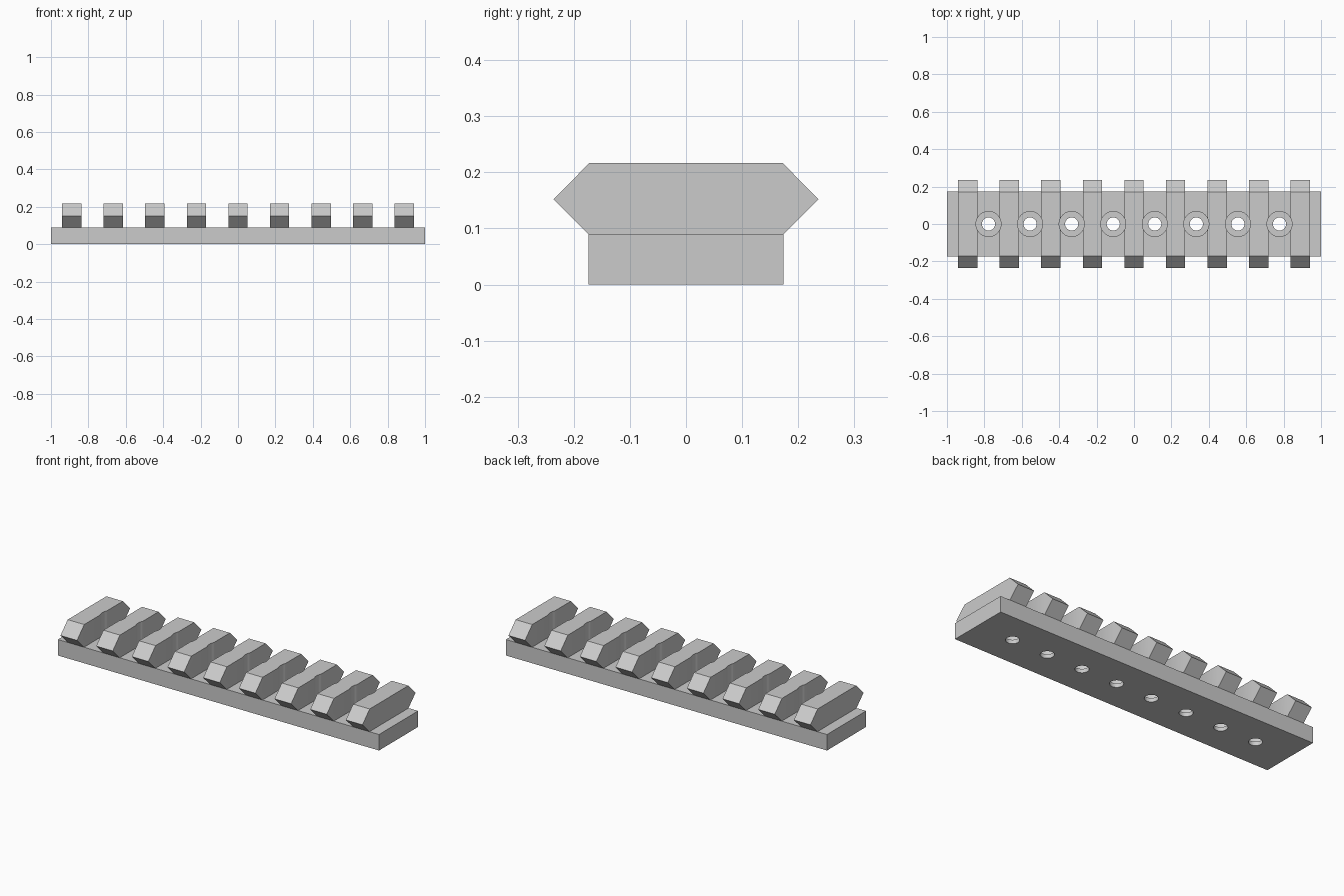
import bpy
import bmesh
from math import cos, sin, tau, radians

cube = bpy.data.objects.get("Cube")
if cube:
    bpy.data.objects.remove(cube, do_unlink=True)

PITCH = 0.2222
TOOTH = 0.103
FLOOR = 0.09          # top of the base, bottom of the teeth
LEDGE = 0.022         # floor of the screw head recess
SIDES = 48

grey = bpy.data.materials.new("plain_grey")
grey.use_nodes = True
colour = (0.6, 0.6, 0.6, 1)
grey.diffuse_color = colour
grey.node_tree.nodes["Principled BSDF"].inputs["Base Color"].default_value = colour


def make_object(name, bm):
    bmesh.ops.recalc_face_normals(bm, faces=bm.faces)
    mesh = bpy.data.meshes.new(name)
    bm.to_mesh(mesh)
    bm.free()
    obj = bpy.data.objects.new(name, mesh)
    mesh.materials.append(grey)
    bpy.context.collection.objects.link(obj)
    return obj


def extrude_profile(bm, profile, x, length):
    """Extrude a closed (y, z) profile along x, centred on x."""
    face = bm.faces.new([bm.verts.new((x - length / 2, y, z)) for y, z in profile])
    new = bmesh.ops.extrude_face_region(bm, geom=[face])["geom"]
    verts = [v for v in new if isinstance(v, bmesh.types.BMVert)]
    bmesh.ops.translate(bm, verts=verts, vec=(length, 0, 0))


def stepped_cylinder(bm, x, steps):
    """Stack rings of (radius, z) into a closed turned solid."""
    rings = [[bm.verts.new((x + r * cos(tau * i / SIDES), r * sin(tau * i / SIDES), z))
              for i in range(SIDES)] for r, z in steps]
    for low, high in zip(rings, rings[1:]):
        for i in range(SIDES):
            j = (i + 1) % SIDES
            bm.faces.new((low[i], low[j], high[j], high[i]))
    bm.faces.new(rings[0])
    bm.faces.new(rings[-1])


# Base bar
bm = bmesh.new()
extrude_profile(bm, [(-0.174, 0), (0.174, 0), (0.174, FLOOR), (-0.174, FLOOR)], 0, 2)
base = make_object("rail_base", bm)

# Nine bevelled cross teeth
half = [(0.174, FLOOR), (0.236, 0.152), (0.172, 0.217)]
tooth_profile = half + [(-y, z) for y, z in reversed(half)]
bm = bmesh.new()
for i in range(9):
    extrude_profile(bm, tooth_profile, (i - 4) * PITCH, TOOTH)
teeth = make_object("rail_teeth", bm)

# Screw holes with head recesses, which also nick the teeth
bm = bmesh.new()
for i in range(8):
    stepped_cylinder(bm, (i - 3.5) * PITCH,
                     [(0.035, -0.1), (0.035, LEDGE), (0.067, LEDGE), (0.067, 0.4)])
cutter = make_object("screw_hole_cutter", bm)
cutter.hide_render = True

for obj in (base, teeth):
    mod = obj.modifiers.new("screw_holes", "BOOLEAN")
    mod.operation = "DIFFERENCE"
    mod.solver = "EXACT"
    mod.object = cutter
    bpy.ops.object.select_all(action="DESELECT")
    obj.select_set(True)
    bpy.context.view_layer.objects.active = obj
    bpy.ops.object.modifier_apply(modifier=mod.name)
    bpy.ops.object.shade_smooth_by_angle(angle=radians(30))

bpy.data.objects.remove(cutter, do_unlink=True)
